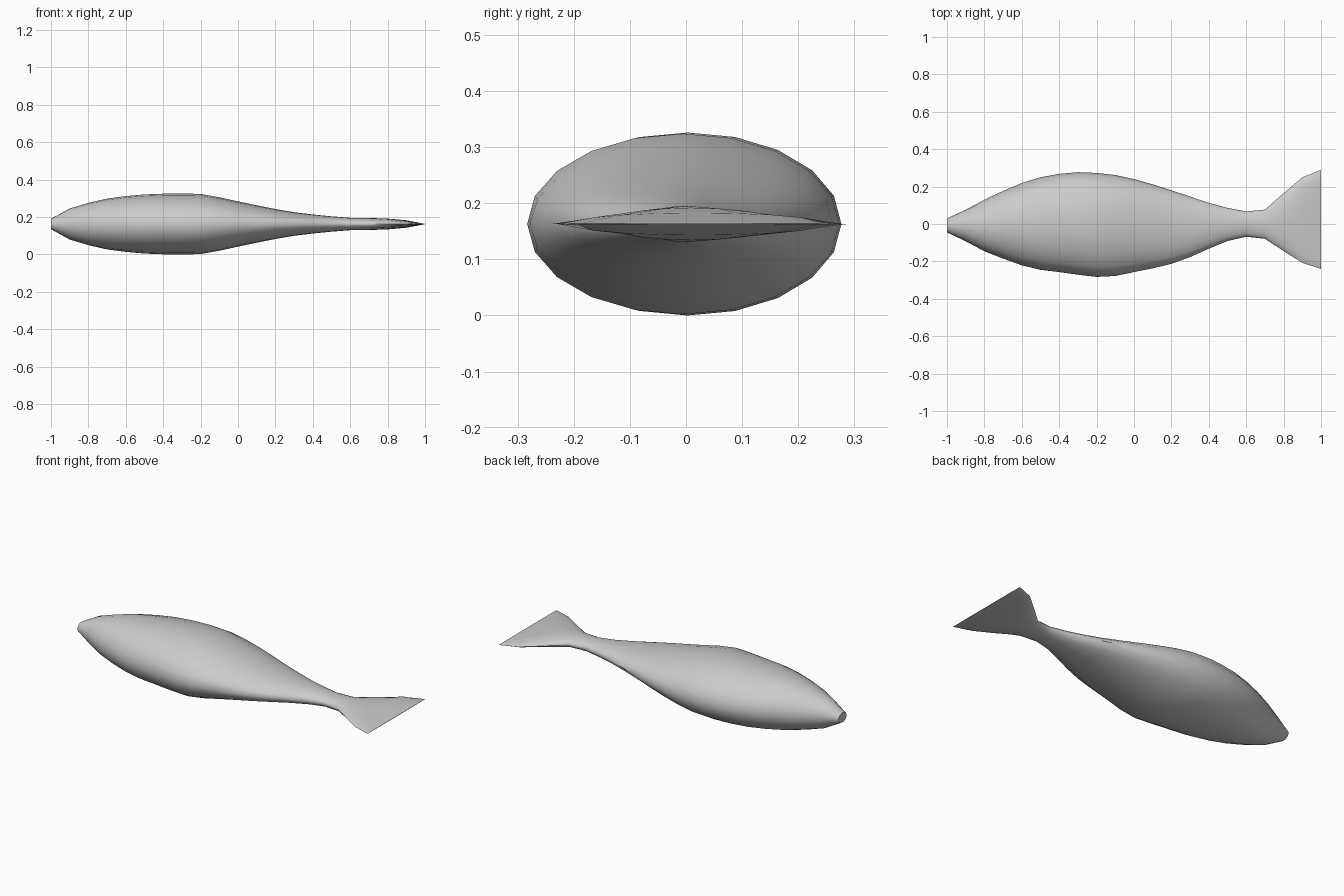
import bpy, bmesh
from math import sin, cos, pi

if "Cube" in bpy.data.objects:
    bpy.data.objects.remove(bpy.data.objects["Cube"])

SIDES = 20
MID_Z = 0.163

# Stations every 0.1 along x: left edge y, right edge y, half height
STATIONS = [
    (.030, -.045, .028), (.076, -.092, .083), (.130, -.146, .113),
    (.177, -.185, .136), (.219, -.221, .149), (.250, -.245, .158),
    (.268, -.257, .162), (.277, -.271, .163), (.273, -.283, .161),
    (.262, -.278, .143), (.240, -.257, .121), (.212, -.237, .100),
    (.180, -.213, .080), (.147, -.177, .063), (.113, -.132, .051),
    (.086, -.091, .041), (.067, -.068, .033), (.077, -.079, .032),
    (.165, -.145, .029), (.250, -.208, .020), (.289, -.240, .001),
]

# Fish body: elliptical rings lofted from nose to flattened tail fin
bm = bmesh.new()
rings = []
for i, (left, right, height) in enumerate(STATIONS):
    centre, width = (left + right) / 2, (left - right) / 2
    rings.append([bm.verts.new((-1 + i * 0.1,
                                centre + width * cos(2 * pi * k / SIDES),
                                MID_Z + height * sin(2 * pi * k / SIDES)))
                  for k in range(SIDES)])
for a, b in zip(rings, rings[1:]):
    for k in range(SIDES):
        n = (k + 1) % SIDES
        bm.faces.new((a[k], a[n], b[n], b[k]))

# Flat nose cap and thin tail edge
bm.faces.new(rings[0])
bm.faces.new(rings[-1])
bmesh.ops.recalc_face_normals(bm, faces=bm.faces)

mesh = bpy.data.meshes.new("fish_body")
bm.to_mesh(mesh)
bm.free()
body = bpy.data.objects.new("fish_body", mesh)
bpy.context.collection.objects.link(body)
bpy.context.view_layer.objects.active = body
body.select_set(True)
bpy.ops.object.shade_smooth_by_angle(angle=0.7)
